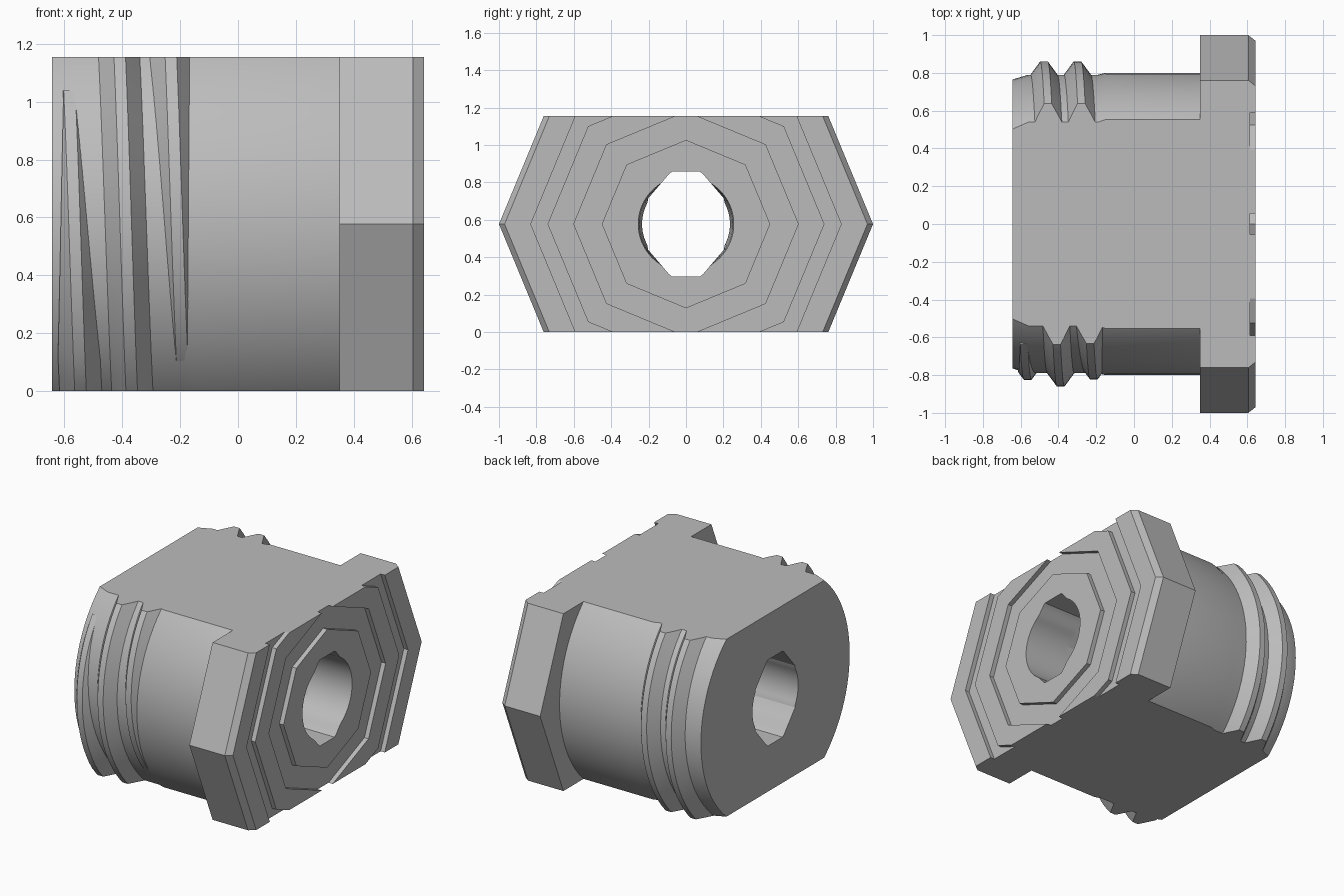
import bpy, bmesh
from math import sin, cos, pi, radians

cube = bpy.data.objects.get("Cube")
if cube:
    bpy.data.objects.remove(cube, do_unlink=True)

N = 96              # points around each ring
MID = 0.577         # height of the axis, half the distance between the flats
END = 0.643         # half length along x

metal = bpy.data.materials.new("plain grey")
metal.use_nodes = True
grey = (0.5, 0.5, 0.5, 1)
metal.diffuse_color = grey
metal.node_tree.nodes["Principled BSDF"].inputs["Base Color"].default_value = grey


def circle(r):
    return lambda a: r


def octagon(r):
    step = pi / 4
    return lambda a: r * cos(step / 2) / cos((a + 1e-9) % step - step / 2)


def bore(side):
    # round sides joined to a flat-topped, bevelled opening
    def radius(a):
        c, s = abs(cos(a)) + 1e-6, abs(sin(a)) + 1e-6
        return max(side, min(0.28 / s, 0.243 / (0.76 * c + 0.65 * s), 0.205 / c))
    return radius


def ring(x, radius):
    angles = [2 * pi * i / N for i in range(N)]
    return [(x, radius(a) * cos(a), MID + radius(a) * sin(a)) for a in angles]


def finish(name, loops, closed):
    """Skin the loops, cut the two flats, cap them and shade."""
    bm = bmesh.new()
    rows = [[bm.verts.new(p) for p in loop] for loop in loops]
    pairs = list(zip(rows, rows[1:]))
    if closed:
        pairs.append((rows[-1], rows[0]))
    else:
        bm.faces.new(rows[0])
        bm.faces.new(rows[-1])
    for a, b in pairs:
        for i in range(len(a)):
            j = (i + 1) % len(a)
            bm.faces.new((a[i], a[j], b[j], b[i]))
    bmesh.ops.recalc_face_normals(bm, faces=bm.faces[:])
    for z, up in ((0, -1), (2 * MID, 1)):
        bmesh.ops.bisect_plane(bm, geom=bm.verts[:] + bm.edges[:] + bm.faces[:],
                               plane_co=(0, 0, z), plane_no=(0, 0, up), clear_outer=True)
        rim = [e for e in bm.edges if e.is_boundary]
        bmesh.ops.holes_fill(bm, edges=rim, sides=0)
    bmesh.ops.recalc_face_normals(bm, faces=bm.faces[:])
    mesh = bpy.data.meshes.new(name)
    bm.to_mesh(mesh)
    bm.free()
    mesh.materials.append(metal)
    obj = bpy.data.objects.new(name, mesh)
    bpy.context.collection.objects.link(obj)
    bpy.ops.object.select_all(action='DESELECT')
    obj.select_set(True)
    bpy.context.view_layer.objects.active = obj
    bpy.ops.object.shade_smooth_by_angle(angle=radians(20))


# Round shank with a tapered end and a slightly reduced neck under the thread
shank = [(-END, 0.765), (-0.56, 0.79), (-0.19, 0.79), (-0.15, 0.80), (0.35, 0.80)]
finish("shank", [ring(-END, bore(0.235))] + [ring(x, circle(r)) for x, r in shank]
       + [ring(0.35, bore(0.25))], True)

# Octagonal flange with a chamfered rim and two stepped grooves in its face
floor = END - 0.03
flange = [(0.35, 1), (0.605, 1), (END, 0.97)]
for outer, inner in ((0.83, 0.74), (0.60, 0.45)):
    flange += [(END, outer), (floor, outer), (floor, inner), (END, inner)]
finish("flange", [ring(0.35, bore(0.25))] + [ring(x, octagon(r)) for x, r in flange]
       + [ring(END, bore(0.255))], True)

# Two-turn helical thread that fades in and out
sections = []
start, stop, steps = -0.1, 2.12, 220
for k in range(steps + 1):
    t = start + (stop - start) * k / steps
    fade = max(0.03, min(1, (t - start) / 0.2, (stop - t) / 0.25))
    x0, a = -0.565 + 0.177 * t, 2 * pi * t
    half, top = 0.02 + 0.055 * fade, 0.785 + 0.075 * fade
    outline = [(-half, 0.75), (half, 0.75), (half, 0.785),
               (0.02, top), (-0.02, top), (-half, 0.785)]
    sections.append([(x0 + dx, -r * cos(a), MID - r * sin(a)) for dx, r in outline])
finish("thread", sections, False)
